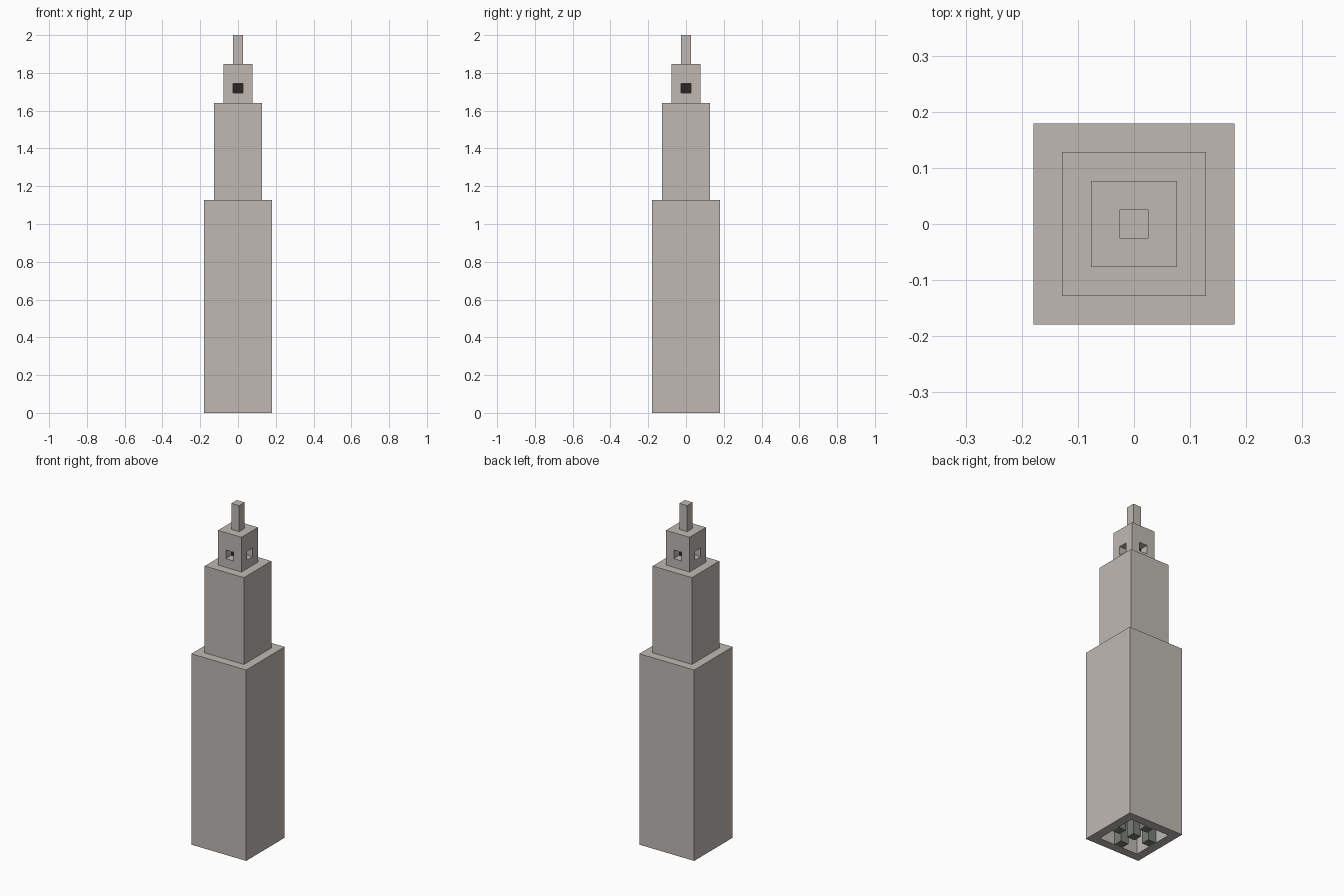
import bpy

if "Cube" in bpy.data.objects:
    bpy.data.objects.remove(bpy.data.objects["Cube"], do_unlink=True)

U = 2 / 39  # the tower is laid out on a grid of 39 equal courses


def material(name, rgb):
    mat = bpy.data.materials.new(name)
    mat.use_nodes = True
    mat.diffuse_color = (*rgb, 1)
    mat.node_tree.nodes["Principled BSDF"].inputs["Base Color"].default_value = (*rgb, 1)
    return mat


stone = material("pale stone", (0.52, 0.485, 0.455))
pillar_stone = material("grey green stone", (0.19, 0.21, 0.19))
dark = material("near black", (0.024, 0.017, 0.018))


def box(name, mat, size, low, high, x=0, y=0):
    """Upright box in grid units: size is (x, y), low and high are heights."""
    bpy.ops.mesh.primitive_cube_add(size=1, location=(x * U, y * U, (low + high) / 2 * U))
    obj = bpy.context.object
    obj.name = name
    obj.scale = (size[0] * U, size[1] * U, (high - low) * U)
    bpy.ops.object.transform_apply(location=False, rotation=False, scale=True)
    obj.data.materials.append(mat)
    return obj


def cut(target, cutter):
    mod = target.modifiers.new("cut", "BOOLEAN")
    mod.operation = "DIFFERENCE"
    mod.solver = "EXACT"
    mod.object = cutter
    bpy.context.view_layer.objects.active = target
    bpy.ops.object.modifier_apply(modifier=mod.name)
    bpy.data.objects.remove(cutter, do_unlink=True)


# Hollow lower shaft, open at the bottom
shaft = box("lower_shaft", stone, (7, 7), 0, 22)
cut(shaft, box("shaft_cavity", stone, (5, 5), -1, 21))

# Upper tiers
box("middle_shaft", stone, (5, 5), 22, 32)
lantern = box("lantern", stone, (3, 3), 32, 36)
box("spire", stone, (1, 1), 36, 39)

# Square window on each lantern side, with a dark core behind
for size in ((1, 5), (5, 1)):
    cut(lantern, box("window_cutter", stone, size, 33, 34))
box("lantern_core", dark, (1, 1), 33, 34)

# Pillars inside the shaft: one central, one against the middle of each wall
box("central_pillar", pillar_stone, (1, 1), 0, 21)
for side, x, y in (("front", 0, -2), ("back", 0, 2), ("left", 2, 0), ("right", -2, 0)):
    box(side + "_wall_pillar", pillar_stone, (1, 1), 0, 21, x, y)
